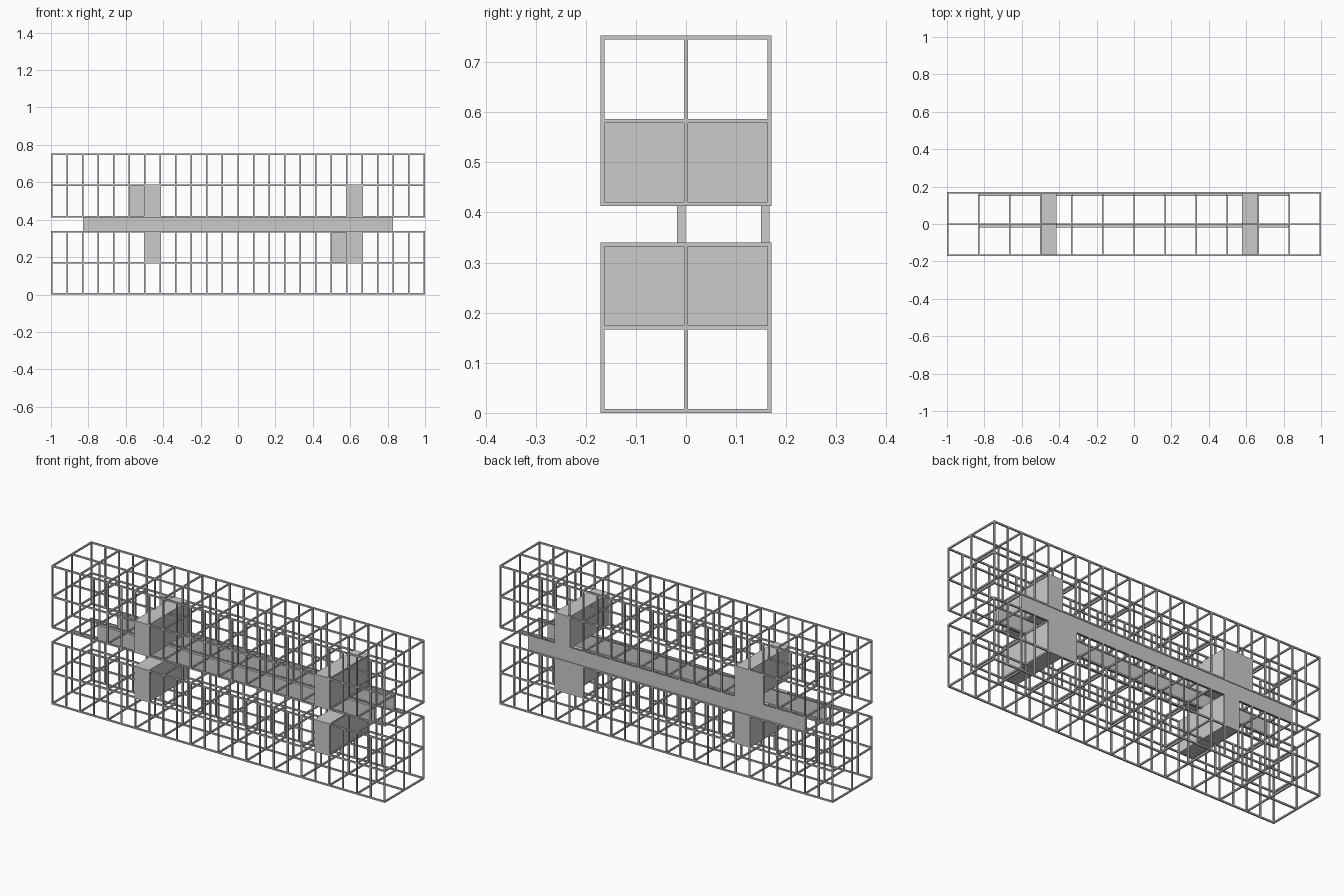
import bpy, bmesh
from mathutils import Matrix, Vector

if "Cube" in bpy.data.objects:
    bpy.data.objects.remove(bpy.data.objects["Cube"])

T = 0.008            # bar thickness
E = 0.996            # bar centre at the ends
STEP = 2 * E / 24    # half a bay
YS = (-0.167, 0.0, 0.167)


def add_box(bm, lo, hi):
    lo, hi = Vector(lo), Vector(hi)
    m = Matrix.Translation((lo + hi) / 2) @ Matrix.Diagonal((*(hi - lo), 1))
    bmesh.ops.create_cube(bm, size=1, matrix=m)


def finish(bm, name):
    me = bpy.data.meshes.new(name)
    bm.to_mesh(me)
    bm.free()
    ob = bpy.data.objects.new(name, me)
    bpy.context.collection.objects.link(ob)


def box(name, lo, hi):
    bm = bmesh.new()
    add_box(bm, lo, hi)
    finish(bm, name)


def bar(bm, a, b):
    h = Vector((T / 2, T / 2, T / 2))
    add_box(bm, Vector(a) - h, Vector(b) + h)


def cage(name, z0):
    zs = [z0 + T / 2 + i * 0.166 for i in range(3)]
    # long rails
    bm = bmesh.new()
    for y in YS:
        for z in zs:
            bar(bm, (-E, y, z), (E, y, z))
    finish(bm, name + "_rails")
    # cross bars, one per full bay
    bm = bmesh.new()
    for i in range(0, 25, 2):
        for z in zs:
            x = -E + i * STEP
            bar(bm, (x, YS[0], z), (x, YS[2], z))
    finish(bm, name + "_cross_bars")
    # posts, twice as dense on the two long faces
    bm = bmesh.new()
    for y in YS:
        for i in range(0, 25, 2 if y == 0 else 1):
            x = -E + i * STEP
            bar(bm, (x, y, zs[0]), (x, y, zs[2]))
    finish(bm, name + "_posts")


cage("lower_cage", 0.0)
cage("upper_cage", 0.413)

# two flat beams between the cages
for name, y in (("middle_beam", -0.018), ("rear_beam", 0.150)):
    box(name, (-0.83, y, 0.338), (0.83, y + 0.017, 0.416))

# solid cores inside both cages
for level, z in (("lower", 0.167), ("upper", 0.414)):
    for side, x in (("left", -0.502), ("right", 0.577)):
        box(f"{level}_{side}_core", (x, -0.171, z), (x + 0.087, 0.171, z + 0.173))

# thin back panels next to the cores
box("upper_back_panel", (-0.585, 0.163, 0.414), (-0.498, 0.171, 0.587))
box("lower_back_panel", (0.494, 0.163, 0.167), (0.581, 0.171, 0.340))
